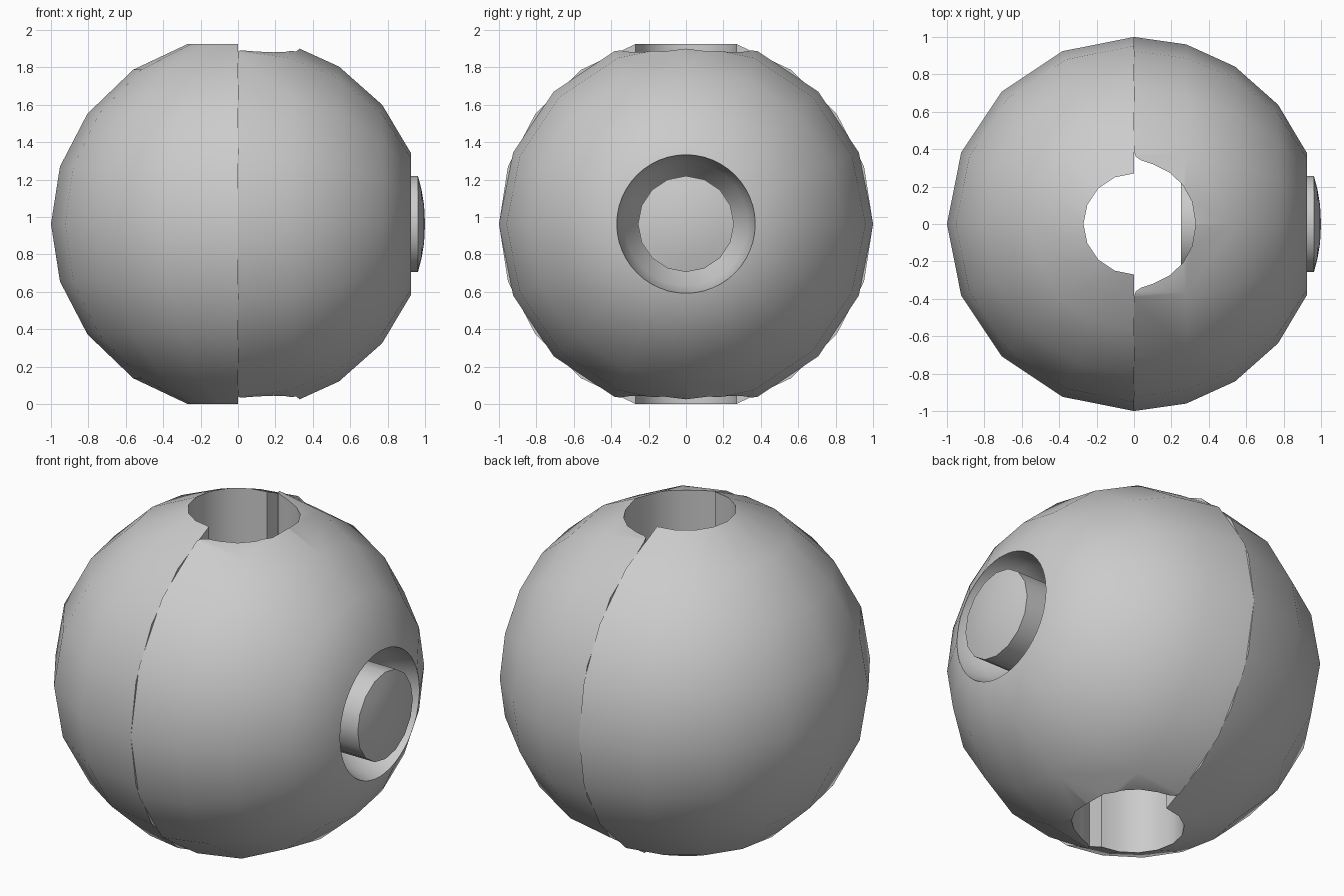
import bpy, bmesh, math
from mathutils import Matrix, Vector

old = bpy.data.objects.get("Cube")
if old:
    bpy.data.objects.remove(old)

CENTER_Z = 0.963
SIDES = 16

grey = bpy.data.materials.new("plain_grey")
grey.use_nodes = True
COLOUR = (0.6, 0.6, 0.6, 1)
grey.diffuse_color = COLOUR
grey.node_tree.nodes["Principled BSDF"].inputs["Base Color"].default_value = COLOUR


def finish(name, bm, angle=35):
    """Turn a bmesh into a shaded object around the ball centre."""
    bmesh.ops.remove_doubles(bm, verts=bm.verts, dist=0.0005)
    bmesh.ops.recalc_face_normals(bm, faces=bm.faces)
    mesh = bpy.data.meshes.new(name)
    bm.to_mesh(mesh)
    bm.free()
    ob = bpy.data.objects.new(name, mesh)
    ob.location.z = CENTER_Z
    bpy.context.collection.objects.link(ob)
    mesh.materials.append(grey)
    smooth(ob, angle)
    return ob


def smooth(ob, angle):
    bpy.ops.object.select_all(action='DESELECT')
    bpy.context.view_layer.objects.active = ob
    ob.select_set(True)
    bpy.ops.object.shade_smooth_by_angle(angle=math.radians(angle))


def lathe(points, axis, sweep=math.tau, sides=SIDES, closed=False):
    """Spin (radius, height) points about the x or z axis."""
    bm = bmesh.new()
    if axis == 'X':
        co = [Vector((h, r, 0)) for r, h in points]
        direction = Vector((1, 0, 0))
    else:
        co = [Vector((0, r, h)) for r, h in points]
        direction = Vector((0, 0, 1))
    verts = [bm.verts.new(c) for c in co]
    edges = [bm.edges.new(p) for p in zip(verts, verts[1:])]
    if closed:
        edges.append(bm.edges.new((verts[-1], verts[0])))
        bm.faces.new(verts)
    bmesh.ops.spin(bm, geom=verts + edges, cent=(0, 0, 0), axis=direction,
                   angle=sweep, steps=sides)
    if closed:
        # close the far end of the half turn
        bmesh.ops.remove_doubles(bm, verts=bm.verts, dist=0.0005)
        rim = [e for e in bm.edges if e.is_boundary]
        bmesh.ops.holes_fill(bm, edges=rim, sides=0)
    return bm


def cut(ob, cutter):
    mod = ob.modifiers.new("cut", 'BOOLEAN')
    mod.operation = 'DIFFERENCE'
    mod.solver = 'EXACT'
    mod.object = cutter
    bpy.context.view_layer.objects.active = ob
    bpy.ops.object.modifier_apply(modifier=mod.name)
    bpy.data.objects.remove(cutter)


# Left-hand shell: half turn about z with the vertical tunnel in its profile
arc = [(0.27, 0.962), (0.56, 0.825), (0.805, 0.59), (0.952, 0.307)]
profile = arc + [(1, 0)] + [(r, -h) for r, h in reversed(arc)]
finish("plain_half", lathe(profile, 'Z', math.pi, SIDES // 2, True))

# Other half: rings about the x axis, flat where the button sits
rings = [0, 0.28, 0.54, 0.77, 0.926]
profile = [(0, 0)] + [(math.sqrt(1 - x * x), x) for x in rings] + [(0, 0.926)]
button_half = finish("button_half", lathe(profile, 'X'))

# Tunnel with flared corners at the seam
side = [(0, 0.39), (0.01, 0.36), (0.04, 0.34), (0.1, 0.32), (0.19, 0.275),
        (0.26, 0.21), (0.31, 0.12), (0.33, 0)]
outline = [(-0.1, 0.39)] + side
outline += [(x, -y) for x, y in reversed(outline[:-1])]
bm = bmesh.new()
face = bm.faces.new([bm.verts.new((x, y, -1.2)) for x, y in outline])
grown = bmesh.ops.extrude_face_region(bm, geom=[face])
bmesh.ops.translate(bm, vec=(0, 0, 2.4),
                    verts=[v for v in grown["geom"] if isinstance(v, bmesh.types.BMVert)])
cut(button_half, finish("tunnel_cutter", bm))

# Tapering recess around the button
recess = [(0, 0.66), (0.24, 0.66), (0.33, 0.8), (0.37, 0.92), (0.372, 1.0), (0, 1.0)]
cut(button_half, finish("recess_cutter", lathe(recess, 'X', sides=48), 50))
smooth(button_half, 35)

# Button with a shallow domed face
dome = [(0, 0.65), (0.257, 0.65), (0.257, 0.962), (0.19, 0.98), (0.1, 0.995), (0, 1.0)]
finish("button", lathe(dome, 'X'))

# Button shaft whose end shows inside the tunnel
shaft = [(0, 0.25), (0.3, 0.25), (0.3, 0.6), (0, 0.6)]
finish("button_shaft", lathe(shaft, 'X', sides=24))
